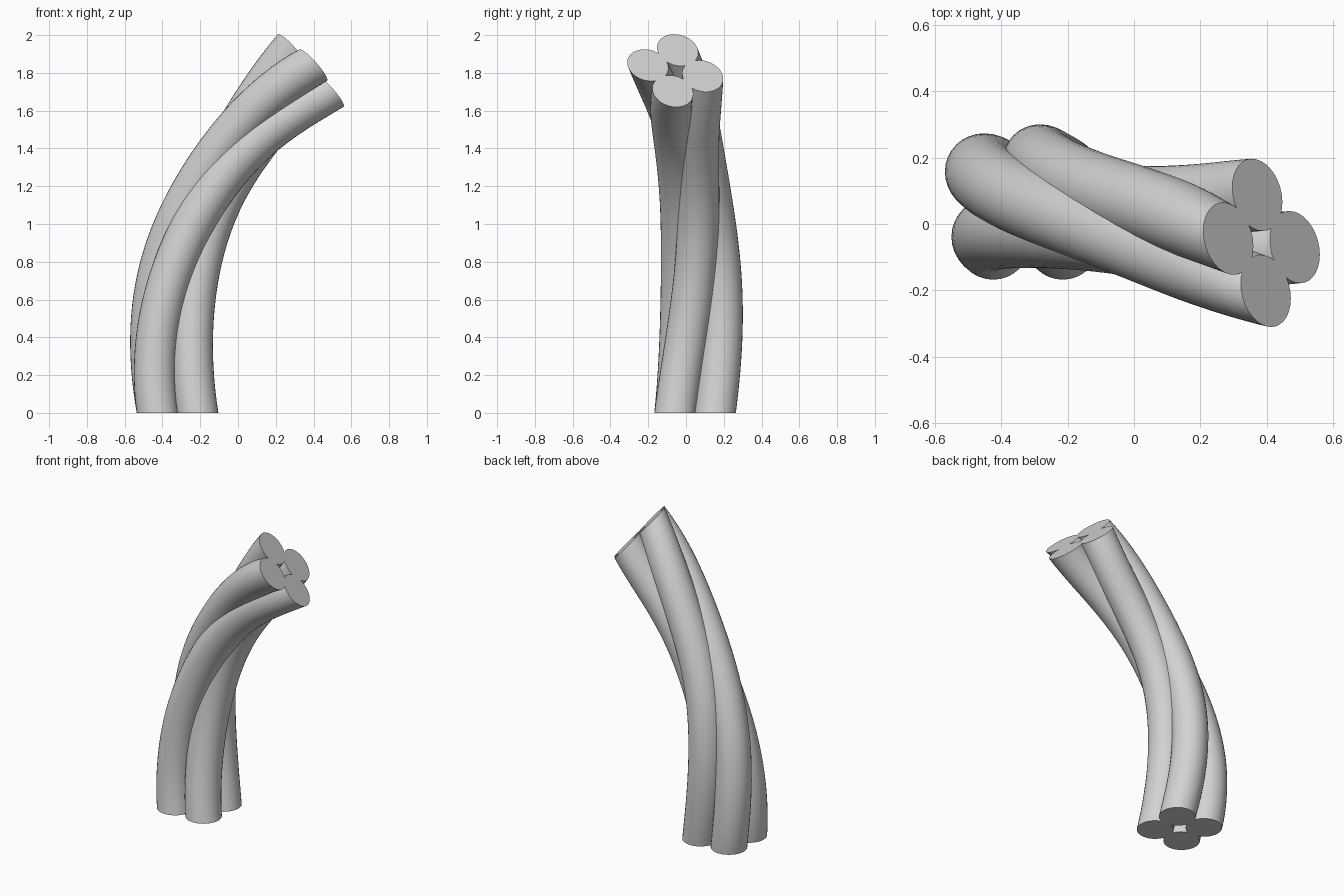
import bpy
import bmesh
import math
from mathutils import Vector

if "Cube" in bpy.data.objects:
    bpy.data.objects.remove(bpy.data.objects["Cube"])

RADIUS = 0.111
SIDES = 32
STEPS = 40
TWIST = math.radians(130)

grey = bpy.data.materials.new("light_grey")
grey.diffuse_color = (0.65, 0.65, 0.65, 1)
grey.use_nodes = True
grey.node_tree.nodes["Principled BSDF"].inputs["Base Color"].default_value = grey.diffuse_color

# Shared centre line of the bundle, and the tilt of the two end cuts
P0, P1 = Vector((-0.32, 0.048, 0)), Vector((-0.453, 0.14, 0.8))
P2, P3 = Vector((-0.16, 0.03, 1.34)), Vector((0.385, -0.057, 1.812))
BASE_NORMAL = Vector((0, 0, 1))
TOP_NORMAL = Vector((0.731, 0.193, 0.652)).normalized()


def centre(t):
    k = 1 - t
    return k**3 * P0 + 3 * k * k * t * P1 + 3 * k * t * t * P2 + t**3 * P3


def frame(n):
    """Two axes spanning the plane across n."""
    u = Vector((0, 1, 0)).cross(n).normalized()
    return u, n.cross(u)


def make_strand(name, start_angle):
    """Round strand winding about the centre line, pinched in the middle."""
    def path(t):
        u, v = frame(BASE_NORMAL.lerp(TOP_NORMAL, t ** 1.3).normalized())
        w = t ** 1.5
        a = start_angle + TWIST * w
        r = 0.1485 * (1 - 0.46 * math.sin(math.pi * w))
        return centre(t) + r * (math.cos(a) * u + math.sin(a) * v)

    bm = bmesh.new()
    rings = []
    for i in range(STEPS + 1):
        t = i / STEPS
        n = (path(min(t + 0.01, 1)) - path(max(t - 0.01, 0))).normalized()
        # Ease the section into the flat cuts at both ends
        n = n.lerp(BASE_NORMAL, max(0, 1 - t / 0.15))
        n = n.lerp(TOP_NORMAL, max(0, 1 - (1 - t) / 0.15)).normalized()
        u, v = frame(n)
        ring = []
        for j in range(SIDES):
            a = 2 * math.pi * j / SIDES
            ring.append(bm.verts.new(
                path(t) + RADIUS * (math.cos(a) * u + math.sin(a) * v)))
        rings.append(ring)
    for a, b in zip(rings, rings[1:]):
        for j in range(SIDES):
            k = (j + 1) % SIDES
            bm.faces.new((a[j], a[k], b[k], b[j])).smooth = True
    # Flat end caps
    bm.faces.new(rings[0][::-1])
    bm.faces.new(rings[-1])
    mesh = bpy.data.meshes.new(name)
    bm.to_mesh(mesh)
    bm.free()
    mesh.materials.append(grey)
    obj = bpy.data.objects.new(name, mesh)
    bpy.context.collection.objects.link(obj)


# Four strands twisting around each other
for name, degrees in (("strand_front_left", -135), ("strand_front_right", -45),
                      ("strand_back_right", 45), ("strand_back_left", 135)):
    make_strand(name, math.radians(degrees))
